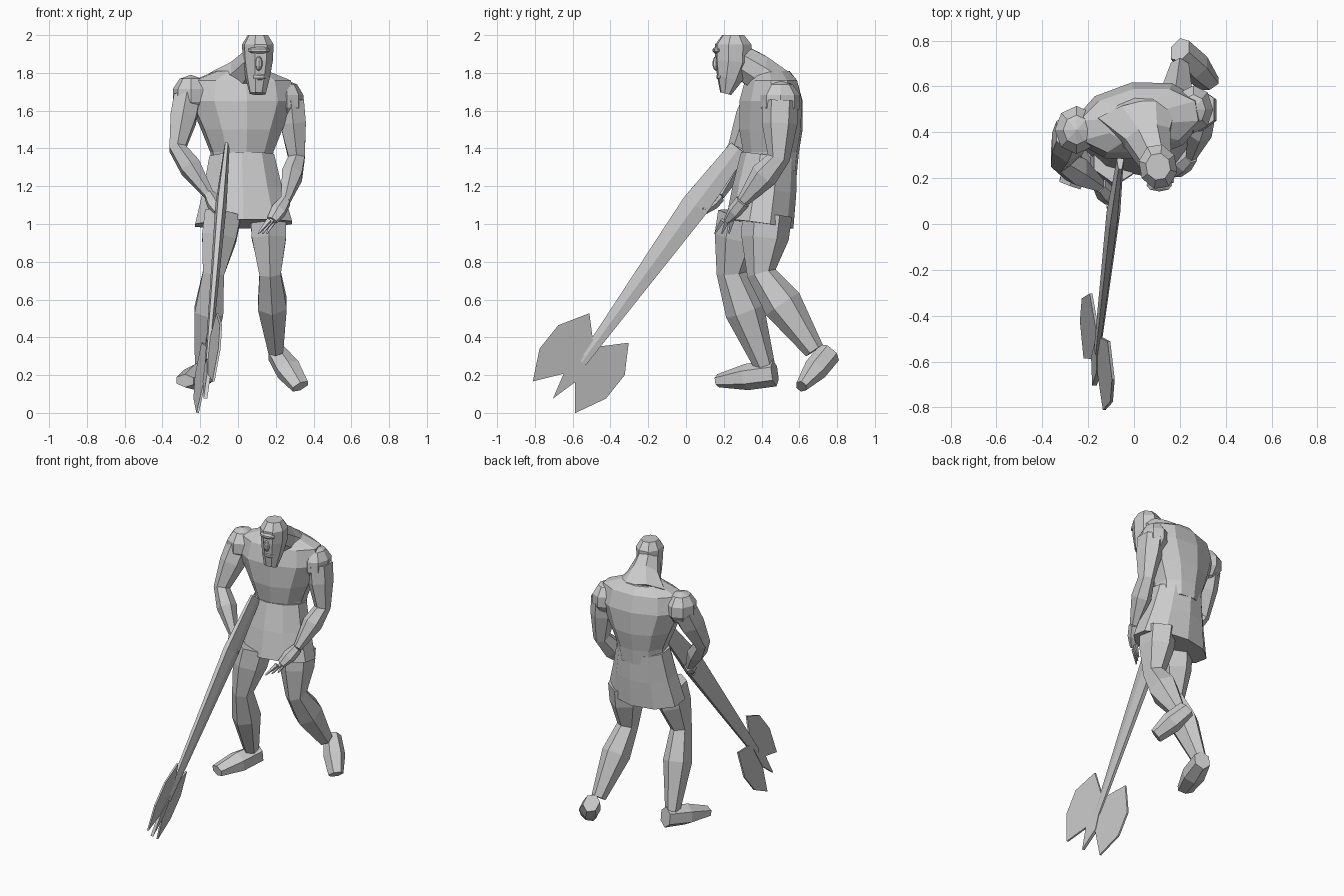
import bpy
import bmesh
from math import cos, sin, pi
from mathutils import Vector, Matrix

cube = bpy.data.objects.get("Cube")
if cube:
    bpy.data.objects.remove(cube)

grey = bpy.data.materials.new("plain_grey")
grey.use_nodes = True
tone = (0.6, 0.6, 0.6, 1)
grey.diffuse_color = tone
grey.node_tree.nodes["Principled BSDF"].inputs["Base Color"].default_value = tone


def finish(name, bm):
    """Turn a finished bmesh into a flat shaded object."""
    bmesh.ops.recalc_face_normals(bm, faces=bm.faces)
    mesh = bpy.data.meshes.new(name)
    bm.to_mesh(mesh)
    bm.free()
    mesh.materials.append(grey)
    obj = bpy.data.objects.new(name, mesh)
    bpy.context.collection.objects.link(obj)


def bridge(bm, lower, upper):
    """Join two equal vertex loops with a band of quads."""
    count = len(lower)
    for k in range(count):
        following = (k + 1) % count
        bm.faces.new((lower[k], lower[following], upper[following], upper[k]))


def loft(name, rings, sides=6, across=(1, 0, 0), turn=0.5):
    """Skin over rings (centre, half width, half depth) set square to their path."""
    bm = bmesh.new()
    loops = []
    for i, (centre, width, depth) in enumerate(rings):
        before = rings[max(i - 1, 0)][0]
        after = rings[min(i + 1, len(rings) - 1)][0]
        along = (after - before).normalized()
        front = along.cross(Vector(across)).normalized()
        side = front.cross(along)
        angles = [2 * pi * (k + turn) / sides for k in range(sides)]
        loops.append([bm.verts.new(centre + side * width * cos(a) + front * depth * sin(a))
                      for a in angles])
    for lower, upper in zip(loops, loops[1:]):
        bridge(bm, lower, upper)
    bm.faces.new(loops[0])
    bm.faces.new(loops[-1])
    finish(name, bm)


def blob(name, centre, radii):
    """Faceted ellipsoid."""
    bm = bmesh.new()
    shape = Matrix.LocRotScale(Vector(centre), None, Vector(radii))
    bmesh.ops.create_uvsphere(bm, u_segments=8, v_segments=5, radius=1, matrix=shape)
    finish(name, bm)


def limb(name, joints, widths):
    """Two-part limb with a swelling muscle between each pair of joints."""
    points = [Vector(joint) for joint in joints]
    rings = []
    for i, swell in enumerate((1.2, 1.6)):
        muscle = swell * (widths[i] + widths[i + 1]) / 2
        rings.append((points[i], widths[i], widths[i] * 1.2))
        rings.append((points[i].lerp(points[i + 1], 0.4), muscle, muscle * 1.2))
    rings.append((points[-1], widths[-1], widths[-1] * 1.2))
    loft(name, rings)


def extremity(name, start, tip, width):
    """Hand or foot: broad in the middle and thin at the tip."""
    start, tip = Vector(start), Vector(tip)
    loft(name, [
        (start, width * 0.8, width),
        (start.lerp(tip, 0.5), width * 1.1, width),
        (tip, width * 0.8, width / 2)])


def fingers(name, knuckles, tips, spread):
    """Three tapered fingers side by side."""
    for i in (-1, 0, 1):
        offset = Vector(spread) * i
        loft(f"{name}_{i + 2}", [
            (Vector(knuckles) + offset, 0.016, 0.016),
            (Vector(tips) + offset * 1.5, 0.005, 0.005)], sides=4)


# Trunk, turned so that the right shoulder leads
yaw = (1, 0.17, 0)
trunk = [(1.28, 0.16, 0.14), (1.38, 0.17, 0.15), (1.5, 0.22, 0.17),
         (1.65, 0.29, 0.17), (1.76, 0.27, 0.14), (1.81, 0.14, 0.1)]
loft("torso", [(Vector((0.02, 0.45, z)), width, depth) for z, width, depth in trunk],
     sides=10, across=yaw)

# Flared skirt
hem, waist = Vector((0.03, 0.39, 1)), Vector((0.02, 0.44, 1.36))
loft("skirt", [(hem, 0.27, 0.18), (hem.lerp(waist, 0.5), 0.22, 0.17), (waist, 0.18, 0.15)],
     sides=10)

# Neck, head and face
nape, skull = Vector((0.02, 0.49, 1.74)), Vector((0.1, 0.26, 1.88))
loft("neck", [(nape, 0.2, 0.09), (nape.lerp(skull, 0.5), 0.11, 0.1), (skull, 0.07, 0.09)],
     sides=8)
skull_rings = [(0.21, 1.69, 0.045, 0.03), (0.23, 1.77, 0.065, 0.07),
               (0.25, 1.86, 0.08, 0.1), (0.25, 1.95, 0.085, 0.1), (0.25, 2, 0.055, 0.06)]
loft("head", [(Vector((0.105, y, z)), width, depth) for y, z, width, depth in skull_rings],
     sides=8, across=yaw)
blob("nose", (0.11, 0.16, 1.85), (0.02, 0.02, 0.04))
blob("brow", (0.11, 0.17, 1.92), (0.06, 0.03, 0.02))
blob("mouth", (0.11, 0.18, 1.78), (0.04, 0.02, 0.02))

# Shoulders, arms and hands
arm_widths = (0.08, 0.05, 0.027)
left_wrist, left_knuckles = (0.25, 0.3, 1.12), (0.18, 0.22, 1.02)
right_wrist, right_knuckles = (-0.15, 0.17, 1.15), (-0.1, 0.1, 1.07)
blob("left_shoulder", (0.26, 0.5, 1.65), (0.09, 0.11, 0.11))
blob("right_shoulder", (-0.25, 0.41, 1.68), (0.1, 0.11, 0.11))
limb("left_arm", [(0.28, 0.5, 1.65), (0.31, 0.49, 1.35), left_wrist], arm_widths)
limb("right_arm", [(-0.27, 0.4, 1.66), (-0.32, 0.28, 1.4), right_wrist], arm_widths)
extremity("left_hand", left_wrist, left_knuckles, 0.04)
extremity("right_hand", right_wrist, right_knuckles, 0.04)
fingers("left_finger", left_knuckles, (0.13, 0.19, 0.95), (0.015, 0.025, 0))
fingers("right_finger", right_knuckles, (-0.08, 0.06, 1.05), (0.01, 0.02, 0.02))

# Legs and feet
leg_widths = (0.11, 0.065, 0.045)
limb("left_leg", [(0.16, 0.43, 1.05), (0.17, 0.4, 0.74), (0.2, 0.68, 0.33)], leg_widths)
limb("right_leg", [(-0.08, 0.3, 1.05), (-0.13, 0.24, 0.74), (-0.19, 0.42, 0.24)], leg_widths)
extremity("left_foot", (0.2, 0.76, 0.32), (0.33, 0.61, 0.14), 0.065)
extremity("right_foot", (-0.17, 0.47, 0.21), (-0.28, 0.17, 0.17), 0.07)

# Long flat shaft of the axe, broadest near the grip
butt, grip = Vector((-0.06, 0.28, 1.4)), Vector((-0.09, 0.05, 1.1))
axe_centre = Vector((-0.16, -0.55, 0.27))
loft("axe_shaft", [(butt, 0.015, 0.06), (grip, 0.03, 0.085), (axe_centre, 0.015, 0.03)],
     turn=0)


def plate(name, outline, flip, thickness):
    """Flat piece of the axe head, outlined along and outward from the shaft."""
    bm = bmesh.new()
    along, outward = Vector((-0.05, -0.62, -0.78)), Vector((0.3, -0.8, 0.6)) * flip
    layers = []
    for level in (-0.5, 0.5):
        base = axe_centre + Vector((level * thickness, 0, 0))
        layers.append([bm.verts.new(base + along * a + outward * b) for a, b in outline])
        bm.faces.new(layers[-1])
    bridge(bm, *layers)
    finish(name, bm)


# Double blade and end spike
blade = [(-0.1, 0), (-0.23, 0.13), (-0.08, 0.22), (0.08, 0.22), (0.24, 0.14), (0.1, 0.03), (0.1, 0)]
spike = [(-0.1, 0), (0.1, 0.04), (0.25, 0), (0.1, -0.04)]
plate("upper_blade", blade, 1, 0.012)
plate("lower_blade", blade, -1, 0.012)
plate("axe_spike", spike, 1, 0.02)
